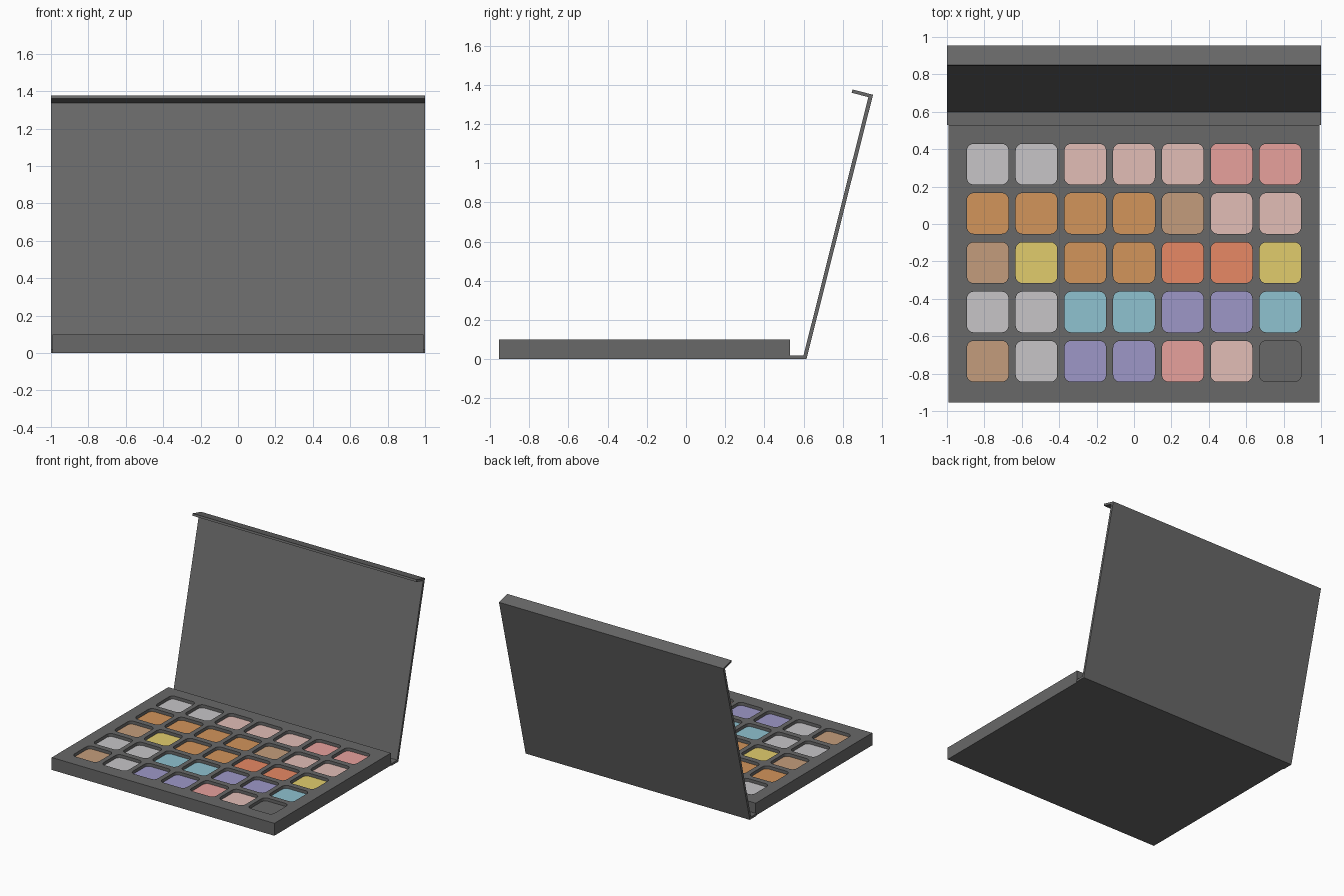
import bpy, bmesh, math

if "Cube" in bpy.data.objects:
    bpy.data.objects.remove(bpy.data.objects["Cube"])

# Colours (linear)
COLOURS = {
    "G": ("charcoal", (0.14, 0.14, 0.14)),
    "W": ("silver", (0.57, 0.56, 0.575)),
    "P": ("blush pink", (0.76, 0.51, 0.47)),
    "R": ("rose", (0.80, 0.357, 0.335)),
    "O": ("orange", (0.645, 0.297, 0.105)),
    "T": ("tan", (0.552, 0.335, 0.20)),
    "Y": ("yellow", (0.755, 0.606, 0.152)),
    "C": ("coral", (0.838, 0.262, 0.135)),
    "B": ("teal", (0.272, 0.538, 0.629)),
    "V": ("violet", (0.34, 0.313, 0.575)),
}
SLOT = {key: i for i, key in enumerate(COLOURS)}
MATS = []
for label, rgb in COLOURS.values():
    mat = bpy.data.materials.new(label)
    mat.diffuse_color = (*rgb, 1)
    mat.use_nodes = True
    mat.node_tree.nodes["Principled BSDF"].inputs["Base Color"].default_value = mat.diffuse_color
    MATS.append(mat)

# Pan layout, back row first
ROWS = ["WWPPPRR", "OOOOTPP", "TYOOCCY", "WWBBVVB", "TWVVRPG"]
PITCH_X, PITCH_Y, CENTRE_Y = 0.2607, 0.2635, -0.207
HALF_X, HALF_Y, RADIUS, ARC = 0.111, 0.109, 0.036, 5
TOP, FLOOR = 0.10, 0.075
WIDTH, FRONT, BACK = 0.993, -0.955, 0.53


def make_object(name, bm, mats):
    bmesh.ops.recalc_face_normals(bm, faces=bm.faces)
    mesh = bpy.data.meshes.new(name)
    bm.to_mesh(mesh)
    bm.free()
    for mat in mats:
        mesh.materials.append(mat)
    obj = bpy.data.objects.new(name, mesh)
    bpy.context.collection.objects.link(obj)
    return obj


def corner_arc(cx, cy, quarter):
    """Points of one rounded corner, counter-clockwise."""
    sx, sy = [(1, 1), (-1, 1), (-1, -1), (1, -1)][quarter]
    ox, oy = cx + sx * (HALF_X - RADIUS), cy + sy * (HALF_Y - RADIUS)
    angles = [math.pi / 2 * (quarter + i / ARC) for i in range(ARC + 1)]
    return [(ox + RADIUS * math.cos(a), oy + RADIUS * math.sin(a)) for a in angles]


def add_well(bm, corners, cx, cy, slot):
    """Cell top with a rounded hole, its walls and the coloured pan floor."""
    arcs = [[bm.verts.new((x, y, TOP)) for x, y in corner_arc(cx, cy, q)] for q in range(4)]
    for q in range(4):
        for a, b in zip(arcs[q], arcs[q][1:]):
            bm.faces.new((corners[q], b, a))
        n = (q + 1) % 4
        bm.faces.new((corners[q], corners[n], arcs[n][0], arcs[q][-1]))
    rim = [v for arc in arcs for v in arc]
    low = [bm.verts.new((v.co.x, v.co.y, FLOOR)) for v in rim]
    for i in range(len(rim)):
        j = (i + 1) % len(rim)
        bm.faces.new((rim[i], rim[j], low[j], low[i]))
    bm.faces.new(low).material_index = slot


# Tray with 35 rounded wells
bm = bmesh.new()
xs = [-WIDTH] + [(i - 3.5) * PITCH_X for i in range(8)] + [WIDTH]
ys = [FRONT] + [CENTRE_Y + (j - 2.5) * PITCH_Y for j in range(6)] + [BACK]
grid = [[bm.verts.new((x, y, TOP)) for y in ys] for x in xs]
for i in range(9):
    for j in range(7):
        quad = (grid[i + 1][j + 1], grid[i][j + 1], grid[i][j], grid[i + 1][j])
        if 1 <= i <= 7 and 1 <= j <= 5:
            add_well(bm, quad, (xs[i] + xs[i + 1]) / 2, (ys[j] + ys[j + 1]) / 2,
                     SLOT[ROWS[5 - j][i - 1]])
        else:
            bm.faces.new(quad)
# Outer walls and underside
border = [e for e in bm.edges if e.is_boundary]
skirt = bmesh.ops.extrude_edge_only(bm, edges=border)["geom"]
for v in skirt:
    if isinstance(v, bmesh.types.BMVert):
        v.co.z = 0
bottom = [e for e in bm.edges if e.is_boundary]
bmesh.ops.contextual_create(bm, geom=bottom)
make_object("palette_tray", bm, MATS)

# Folded lid: hinge strip, leaning panel and front lip, as one extruded section
section = [(BACK, 0), (0.615, 0), (0.955, 1.350), (0.850, 1.377), (0.846, 1.360),
           (0.931, 1.338), (0.600, 0.018), (BACK, 0.018)]
bm = bmesh.new()
left = [bm.verts.new((-1, y, z)) for y, z in section]
right = [bm.verts.new((1, y, z)) for y, z in section]
bm.faces.new(left)
bm.faces.new(right)
for i in range(len(section)):
    j = (i + 1) % len(section)
    bm.faces.new((left[i], left[j], right[j], right[i]))
make_object("hinged_lid", bm, MATS[:1])
